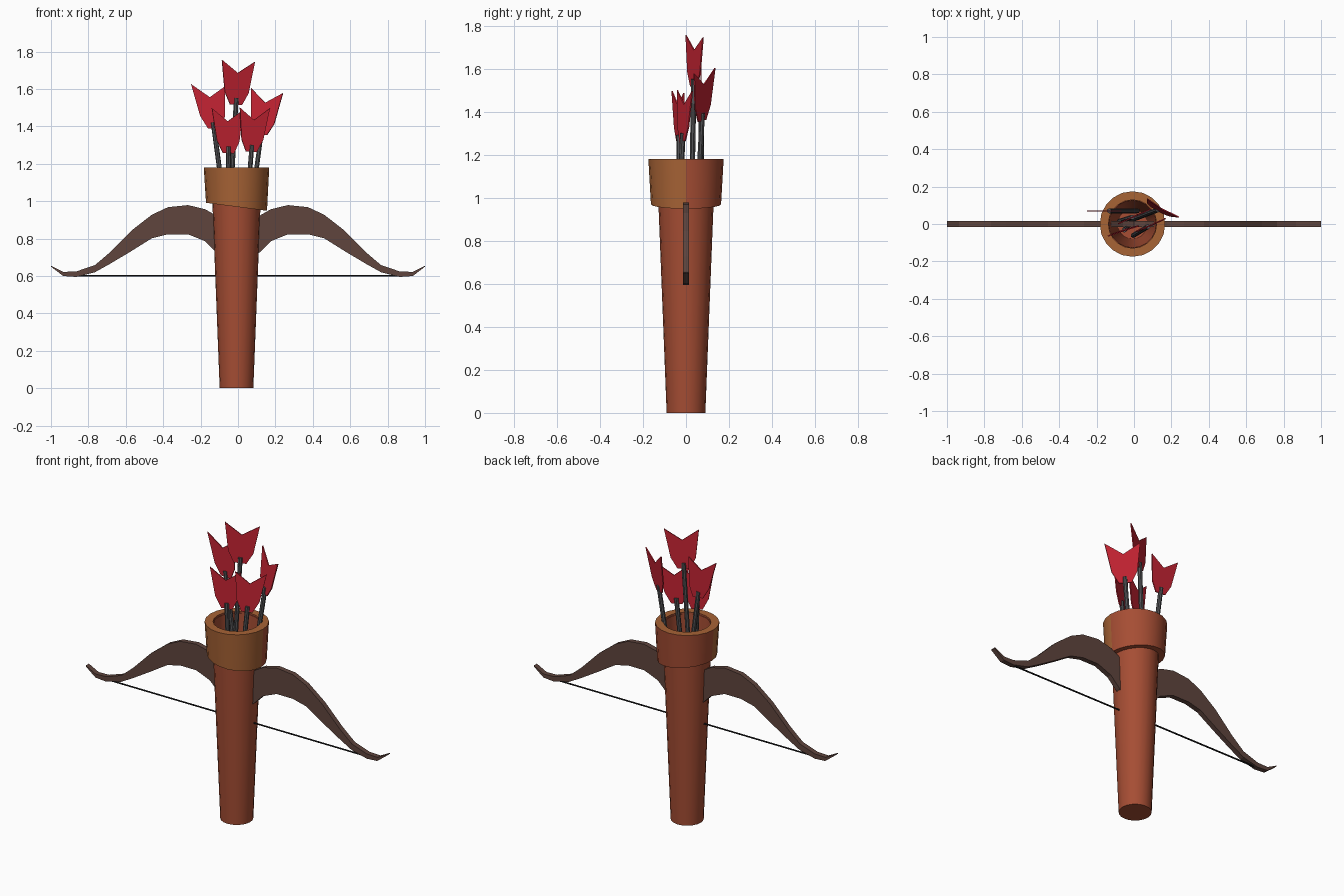
import bpy, bmesh, math
from mathutils import Vector

if "Cube" in bpy.data.objects:
    bpy.data.objects.remove(bpy.data.objects["Cube"])


def material(name, rgb):
    m = bpy.data.materials.new(name)
    m.diffuse_color = (*rgb, 1)
    m.use_nodes = True
    m.node_tree.nodes["Principled BSDF"].inputs["Base Color"].default_value = m.diffuse_color
    return m


LEATHER = material("red brown leather", (0.38, 0.075, 0.034))
TRIM = material("tan leather", (0.39, 0.125, 0.036))
WOOD = material("dark wood", (0.115, 0.06, 0.048))
STRING = material("black cord", (0.013, 0.013, 0.014))
SHAFT = material("grey shaft", (0.09, 0.09, 0.095))
RED = material("red feather", (0.56, 0.017, 0.033))


def finish(bm, name, mats, smooth=False):
    bmesh.ops.recalc_face_normals(bm, faces=bm.faces)
    me = bpy.data.meshes.new(name)
    bm.to_mesh(me)
    bm.free()
    ob = bpy.data.objects.new(name, me)
    bpy.context.collection.objects.link(ob)
    for m in mats:
        me.materials.append(m)
    if smooth:
        bpy.ops.object.select_all(action='DESELECT')
        ob.select_set(True)
        bpy.context.view_layer.objects.active = ob
        bpy.ops.object.shade_smooth_by_angle(angle=math.radians(35))
    return ob


def lathe(profile, cx, sides, closed):
    """Revolve (radius, z) points about the vertical axis at x = cx."""
    bm = bmesh.new()
    rings = []
    for r, z in profile:
        rings.append([bm.verts.new((cx + r * math.cos(a), r * math.sin(a), z))
                      for a in (2 * math.pi * i / sides for i in range(sides))])
    pairs = list(zip(rings, rings[1:]))
    if closed:
        pairs.append((rings[-1], rings[0]))
    for a, b in pairs:
        for i in range(sides):
            j = (i + 1) % sides
            bm.faces.new((a[i], a[j], b[j], b[i]))
    if not closed:
        bm.faces.new(rings[0])
        bm.faces.new(rings[-1])
    return bm


def rod(name, p, q, radius, sides, mat):
    bm = bmesh.new()
    d = q - p
    bmesh.ops.create_cone(bm, cap_ends=True, segments=sides, radius1=radius,
                          radius2=radius, depth=d.length)
    bm.transform(d.to_track_quat('Z', 'Y').to_matrix().to_4x4())
    bmesh.ops.translate(bm, verts=bm.verts, vec=(p + q) / 2)
    return finish(bm, name, [mat], True)


CX = -0.008

# Hollow tapered quiver
finish(lathe([(0.09, 0), (0.136, 1.17), (0.126, 1.17), (0.08, 0.02)], CX, 20, False),
       "quiver_body", [LEATHER], True)

# Collar with a slanted lower edge; front half and top are tan
bm = lathe([(0.128, 0.97), (0.163, 0.97), (0.175, 1.18), (0.129, 1.18)], CX, 20, True)
for v in bm.verts:
    if v.co.z < 1:
        v.co.z -= 0.13 * (v.co.x - CX)
bmesh.ops.recalc_face_normals(bm, faces=bm.faces)
for f in bm.faces:
    c = f.calc_center_median()
    radial = Vector((c.x - CX, c.y, 0)).normalized().dot(f.normal)
    if f.normal.z < 0.8 and (radial < 0.5 or c.y > 0):
        f.material_index = 1
finish(bm, "quiver_collar", [TRIM, LEATHER], True)

# Bow: columns of (x, upper z, lower z), mirrored across x
half = [(0, .86, .66), (.06, .88, .68), (.12, .925, .73), (.176, .957, .786),
        (.267, .979, .823), (.374, .968, .823), (.46, .928, .802),
        (.567, .845, .735), (.684, .727, .665), (.765, .658, .62),
        (.866, .624, .595), (.935, .622, .60), (1.0, .655, .65)]
cols = [(-x, u, l) for x, u, l in half[:0:-1]] + half
bm = bmesh.new()
rings = [[bm.verts.new((x, y, z)) for y, z in
          ((-.015, u), (.015, u), (.015, l), (-.015, l))] for x, u, l in cols]
for a, b in zip(rings, rings[1:]):
    for i in range(4):
        j = (i + 1) % 4
        bm.faces.new((a[i], a[j], b[j], b[i]))
bm.faces.new(rings[0])
bm.faces.new(rings[-1])
finish(bm, "bow", [WOOD])

rod("bow_string", Vector((-.88, 0, .601)), Vector((.88, 0, .601)), 0.005, 6, STRING)

# Arrows: the two top corners of the feather, and where the shaft crosses the rim
arrows = [
    ((-.086, .0, 1.756), (.09, .08, 1.745), (-.03, .03, 1.18)),
    ((-.251, .07, 1.626), (-.068, .07, 1.615), (-.10, .07, 1.18)),
    ((.07, .135, 1.604), (.24, .037, 1.577), (.10, .065, 1.18)),
    ((-.14, -.065, 1.497), (.027, -.01, 1.487), (-.05, -.03, 1.18)),
    ((.01, -.04, 1.50), (.17, .03, 1.497), (.065, -.02, 1.18)),
]
# Feather outline: sideways share of half width, distance down the shaft
outline = [(0, .065), (1, 0), (.72, .17), (.36, .235), (-.36, .235), (-.72, .17), (-1, 0)]
for n, (left, right, rim) in enumerate(arrows, 1):
    left, right, rim = Vector(left), Vector(right), Vector(rim)
    top, side = (left + right) / 2, (right - left) / 2
    down = (rim - top).normalized()
    rod(f"arrow_shaft_{n}", top + down * ((top.z - 0.3) / -down.z),
        top + down * 0.2, 0.013, 8, SHAFT)
    bm = bmesh.new()
    off = side.cross(down).normalized() * 0.003
    front, back = ([bm.verts.new(top + side * s + down * d + o) for s, d in outline]
                   for o in (off, -off))
    k = len(outline)
    for loop in (front, back):
        # split at the notch so each half is convex
        bm.faces.new(loop[0:4] + [loop[4]])
        bm.faces.new([loop[0]] + loop[4:])
    for i in range(k):
        j = (i + 1) % k
        bm.faces.new((front[i], front[j], back[j], back[i]))
    finish(bm, f"arrow_feather_{n}", [RED])
